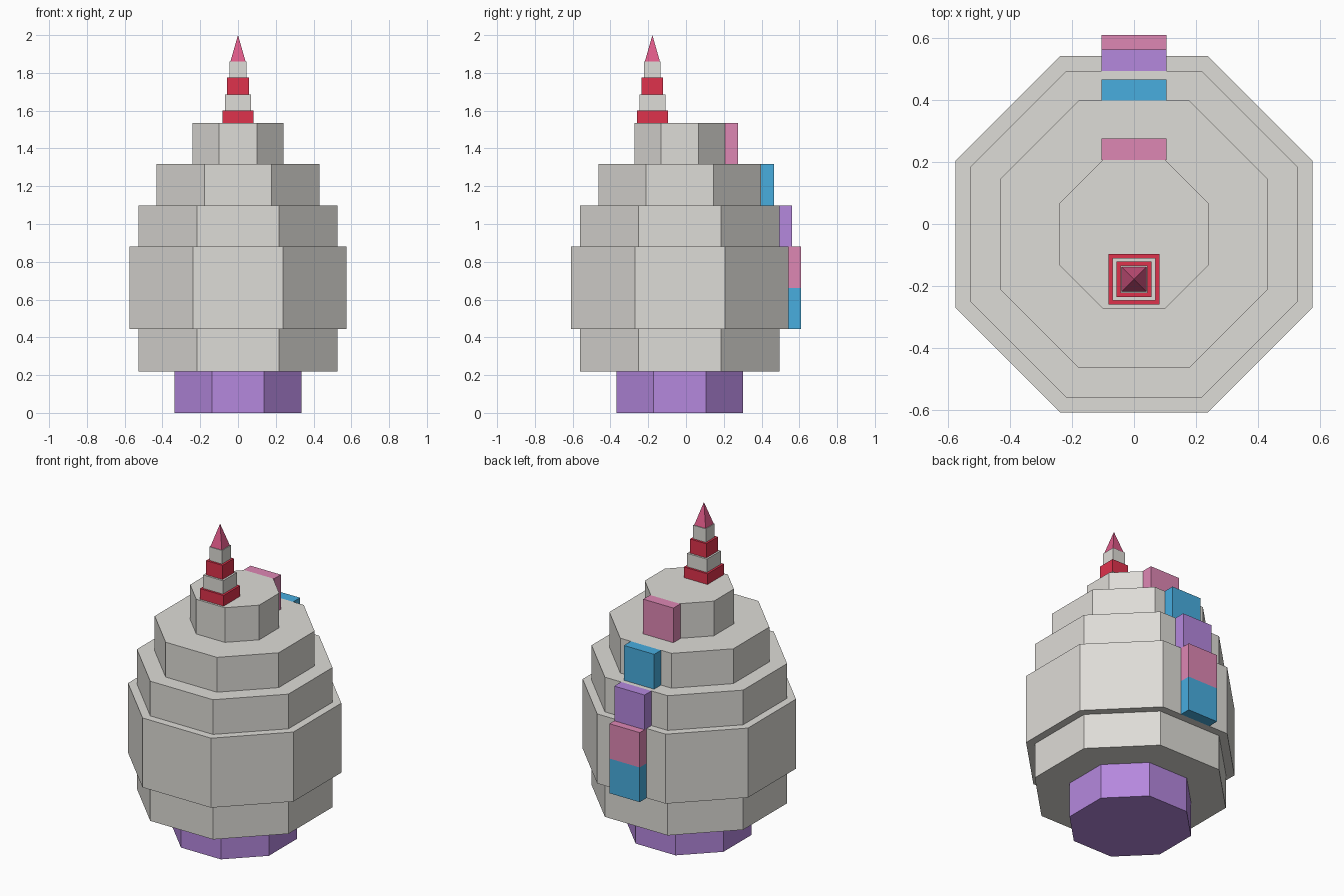
import bpy, math

if "Cube" in bpy.data.objects:
    bpy.data.objects.remove(bpy.data.objects["Cube"])


def material(name, r, g, b):
    """Flat colour given as 0-255 sRGB, stored as linear."""
    lin = [((c / 255 + 0.055) / 1.055) ** 2.4 for c in (r, g, b)]
    m = bpy.data.materials.new(name)
    m.diffuse_color = (*lin, 1)
    m.use_nodes = True
    m.node_tree.nodes["Principled BSDF"].inputs["Base Color"].default_value = m.diffuse_color
    return m


GREY = material("light grey", 222, 220, 215)
PURPLE = material("purple", 181, 136, 222)
BLUE = material("blue", 72, 173, 223)
PINK = material("soft pink", 222, 135, 180)
RED = material("red", 223, 50, 76)
ROSE = material("rose", 222, 90, 136)

BODY_Y = -0.033
HORN_Y = -0.178


def prism(name, sides, apothem, z0, z1, y, mat, top=None):
    """Upright prism or cone whose flat sides face the axes."""
    k = 1 / math.cos(math.pi / sides)
    r2 = apothem if top is None else top
    bpy.ops.mesh.primitive_cone_add(vertices=sides, radius1=apothem * k, radius2=r2 * k,
                                    depth=z1 - z0, location=(0, y, (z0 + z1) / 2))
    o = bpy.context.object
    o.rotation_euler.z = math.pi / sides
    bpy.ops.object.transform_apply(location=False, rotation=True, scale=False)
    o.name = name
    o.data.materials.append(mat)


def block(name, y0, y1, z0, z1, mat):
    """Box centred on x, used for the tail and mane plates."""
    bpy.ops.mesh.primitive_cube_add(size=1, location=(0, (y0 + y1) / 2, (z0 + z1) / 2))
    o = bpy.context.object
    o.scale = (0.21, y1 - y0, z1 - z0)
    bpy.ops.object.transform_apply(location=False, rotation=False, scale=True)
    o.name = name
    o.data.materials.append(mat)


# Stacked octagonal body
for name, a, z0, z1, mat in [
    ("base", 0.335, 0.0, 0.22, PURPLE),
    ("lower_tier", 0.527, 0.22, 0.443, GREY),
    ("middle_tier", 0.575, 0.443, 0.88, GREY),
    ("upper_tier", 0.527, 0.88, 1.098, GREY),
    ("shoulder_tier", 0.431, 1.098, 1.317, GREY),
    ("crown_tier", 0.24, 1.317, 1.535, GREY),
]:
    prism(name, 8, a, z0, z1, BODY_Y, mat)

# Coloured plates down the back, each resting on its tier wall
for name, a, z0, z1, mat in [
    ("back_plate_1", 0.575, 0.443, 0.661, BLUE),
    ("back_plate_2", 0.575, 0.661, 0.88, PINK),
    ("back_plate_3", 0.527, 0.88, 1.098, PURPLE),
    ("back_plate_4", 0.431, 1.098, 1.317, BLUE),
    ("back_plate_5", 0.24, 1.317, 1.535, PINK),
]:
    wall = BODY_Y + a
    block(name, wall, wall + 0.068, z0, z1, mat)

# Striped square horn with a pointed tip
for name, a, z0, z1, mat in [
    ("horn_ring_1", 0.082, 1.535, 1.602, RED),
    ("horn_ring_2", 0.069, 1.602, 1.686, GREY),
    ("horn_ring_3", 0.057, 1.686, 1.775, RED),
    ("horn_ring_4", 0.044, 1.775, 1.86, GREY),
]:
    prism(name, 4, a, z0, z1, HORN_Y, mat)
prism("horn_tip", 4, 0.04, 1.86, 2.0, HORN_Y, ROSE, top=0)
